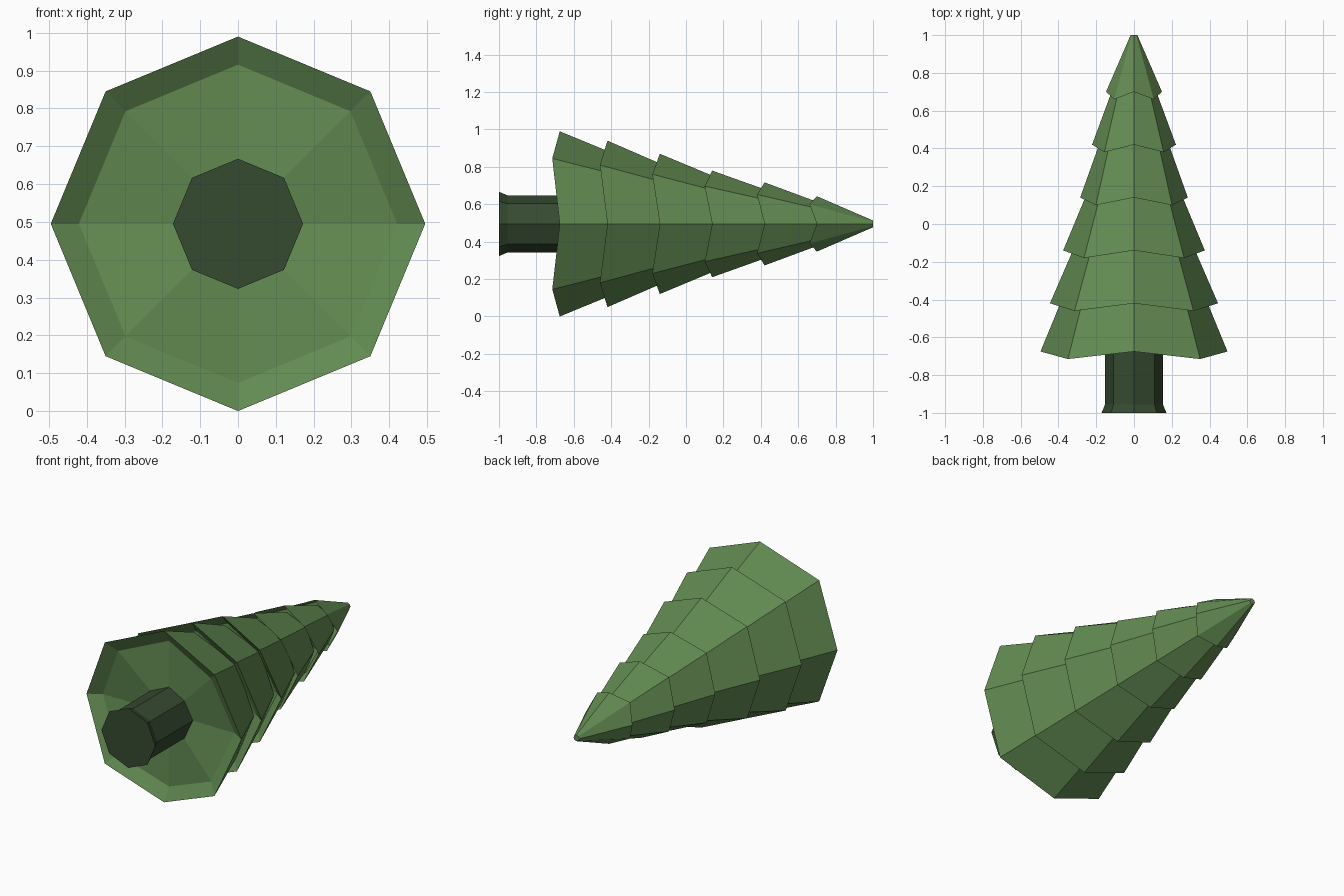
import bpy, math

if "Cube" in bpy.data.objects:
    bpy.data.objects.remove(bpy.data.objects["Cube"])

CZ = 0.495  # height of the lying tree's axis

def material(name, color):
    m = bpy.data.materials.new(name)
    m.diffuse_color = color
    m.use_nodes = True
    m.node_tree.nodes["Principled BSDF"].inputs["Base Color"].default_value = m.diffuse_color
    return m

green = material("needle_green", (0.125, 0.26, 0.085, 1))
dark = material("trunk_dark", (0.036, 0.068, 0.03, 1))

def ring(r, y, drop=0.0):
    """Octagon round the y axis; every second corner hangs lower by drop."""
    return [(r * math.cos(i * math.pi / 4), y - drop * (i % 2),
             CZ + r * math.sin(i * math.pi / 4)) for i in range(8)]

def lathe(name, rings, start, end, mat):
    """Skin a stack of octagons and close both ends with fans."""
    verts = [v for r in rings for v in r] + [(0, start, CZ), (0, end, CZ)]
    n = len(rings)
    faces = []
    for i in range(8):
        j = (i + 1) % 8
        for k in range(n - 1):
            faces.append((k * 8 + i, k * 8 + 8 + i, k * 8 + 8 + j, k * 8 + j))
        faces.append((n * 8, i, j))
        faces.append((n * 8 + 1, n * 8 - 8 + j, n * 8 - 8 + i))
    mesh = bpy.data.meshes.new(name)
    mesh.from_pydata(verts, [], [f[::-1] for f in faces])
    mesh.materials.append(mat)
    obj = bpy.data.objects.new(name, mesh)
    bpy.context.collection.objects.link(obj)

# Branch tiers: rim y, rim radius, top y, top radius
tiers = [(-0.675, 0.495, -0.40, 0.382), (-0.42, 0.445, -0.12, 0.315),
         (-0.14, 0.375, 0.16, 0.250), (0.14, 0.285, 0.44, 0.178),
         (0.42, 0.222, 0.72, 0.111), (0.70, 0.148, 1.0, 0.018)]
for i, (y, r, ty, tr) in enumerate(tiers):
    lathe(f"branch_tier_{i + 1}",
          [ring(r * 0.85, y + 0.045, 0.04), ring(r, y, 0.04), ring(tr, ty)],
          y + 0.045, ty, green)

# Trunk with flared foot
lathe("trunk", [ring(0.172, -1), ring(0.153, -0.955), ring(0.153, -0.6)],
      -1, -0.6, dark)
